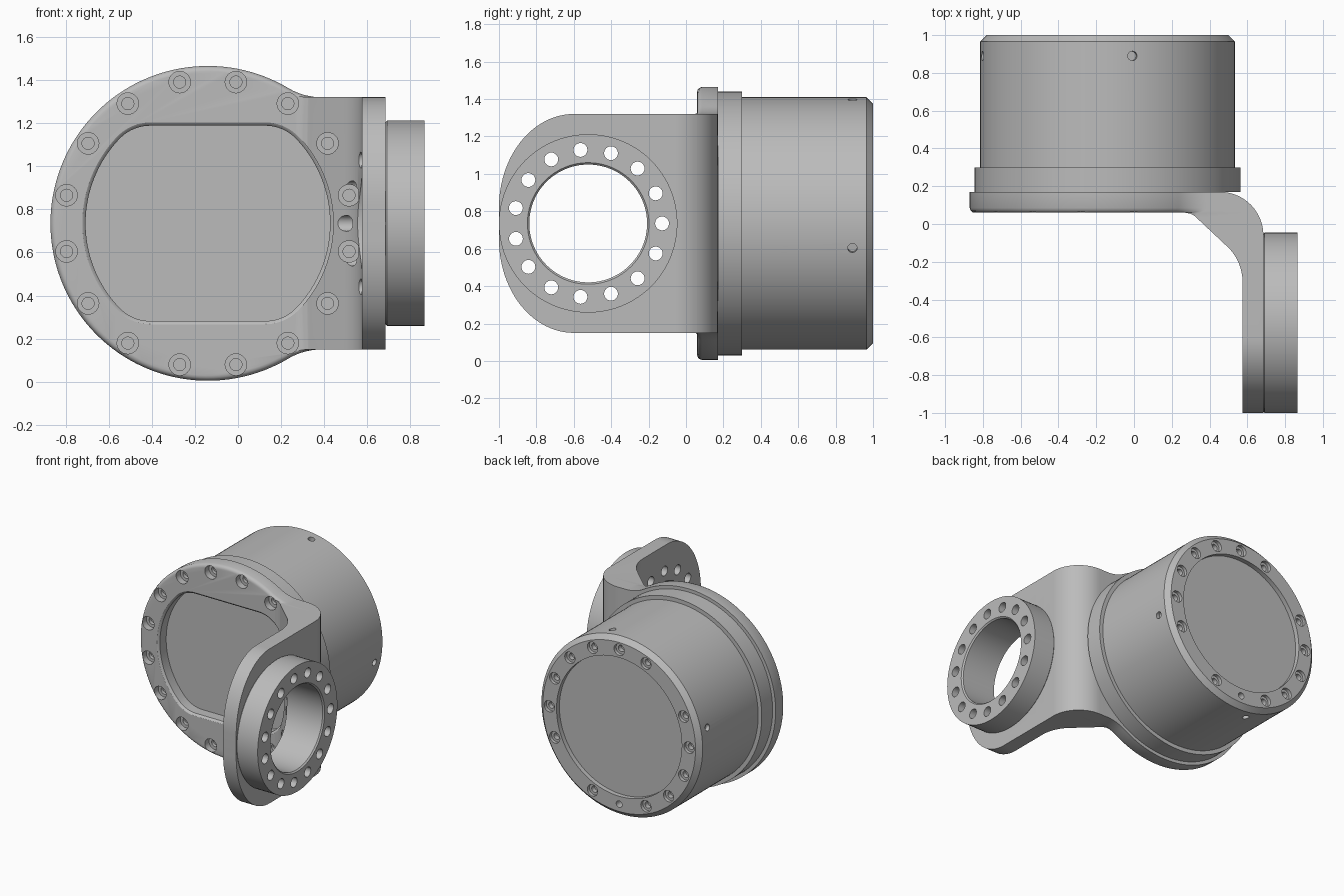
import bpy, bmesh
from math import sin, cos, atan2, sqrt, radians, pi
from mathutils import Matrix, Vector

if "Cube" in bpy.data.objects:
    bpy.data.objects.remove(bpy.data.objects["Cube"], do_unlink=True)

CX, CZ = -0.14, 0.735      # housing axis
RING_Y = -0.523            # output ring axis

metal = bpy.data.materials.new("grey metal")
metal.use_nodes = True
metal.diffuse_color = (0.5, 0.5, 0.5, 1)
metal.node_tree.nodes["Principled BSDF"].inputs["Base Color"].default_value = (0.5, 0.5, 0.5, 1)


def arc(cu, cv, ru, rv, a0, a1, n):
    """Points of an elliptical arc, angles in degrees."""
    steps = [radians(a0 + (a1 - a0) * i / n) for i in range(n + 1)]
    return [(cu + ru * cos(a), cv + rv * sin(a)) for a in steps]


def circle(u, v, r, n):
    return arc(u, v, r, r, 0, 360, n)[:-1]


def place(axis, u, v, w):
    return {"x": (w, u, v), "y": (u, w, v), "z": (u, v, w)}[axis]


def loft(bm, axis, levels):
    """Closed skin through (height, outline) levels along an axis."""
    rings = [[bm.verts.new(place(axis, u, v, w)) for u, v in pts] for w, pts in levels]
    n = len(rings[0])
    for a, b in zip(rings, rings[1:]):
        for i in range(n):
            j = (i + 1) % n
            bm.faces.new((a[i], a[j], b[j], b[i]))
    bm.faces.new(rings[0])
    bm.faces.new(rings[-1])
    return [v for ring in rings for v in ring]


def lathe(bm, axis, u, v, steps, n=32):
    """Round stepped solid from (height, radius) steps."""
    return loft(bm, axis, [(w, circle(u, v, r, n)) for w, r in steps])


def finish(bm, name):
    bmesh.ops.recalc_face_normals(bm, faces=bm.faces)
    mesh = bpy.data.meshes.new(name)
    bm.to_mesh(mesh)
    bm.free()
    mesh.materials.append(metal)
    obj = bpy.data.objects.new(name, mesh)
    bpy.context.collection.objects.link(obj)
    return obj


def solid(name, axis, levels):
    bm = bmesh.new()
    loft(bm, axis, levels)
    return finish(bm, name)


def boolean(obj, tool, operation="DIFFERENCE", keep=False):
    mod = obj.modifiers.new("cut", "BOOLEAN")
    mod.operation, mod.solver, mod.object = operation, "EXACT", tool
    bpy.context.view_layer.update()
    bpy.ops.object.select_all(action="DESELECT")
    bpy.context.view_layer.objects.active = obj
    obj.select_set(True)
    bpy.ops.object.modifier_apply(modifier=mod.name)
    if not keep:
        bpy.data.objects.remove(tool, do_unlink=True)


def smooth(obj):
    bpy.ops.object.select_all(action="DESELECT")
    bpy.context.view_layer.objects.active = obj
    obj.select_set(True)
    bpy.ops.object.shade_smooth_by_angle(angle=radians(30))


def plate_outline(inset):
    """Disc blending into a straight arm band, seen from the front."""
    r, half, fillet = 0.73 - inset, 0.585, 0.3
    rise = half + fillet
    dx = sqrt((r + fillet) ** 2 - rise ** 2)
    t = atan2(rise, dx) * 180 / pi
    top = arc(CX + dx, CZ + rise, fillet, fillet, 270, 180 + t, 12)
    disc = arc(CX, CZ, r, r, t, 360 - t, 96)[1:-1]
    low = arc(CX + dx, CZ - rise, fillet, fillet, 180 - t, 90, 12)
    return [(0.8, CZ + half)] + top + disc + low + [(0.8, CZ - half)]


def window_outline(grow):
    """Circle flattened at top and bottom with rounded corners."""
    big, corner, half = 0.567, 0.2, 0.453
    cv = half - corner
    cu = sqrt((big - corner) ** 2 - cv ** 2)
    t = atan2(cv, cu) * 180 / pi
    quarter = arc(0, 0, big + grow, big + grow, 0, t, 16)[:-1]
    quarter += arc(cu, cv, corner + grow, corner + grow, t, 90, 10)
    upper = (quarter + [(-u, v) for u, v in reversed(quarter)])[:-1]
    return [(CX + u, CZ + v) for u, v in upper + [(-u, -v) for u, v in upper]]


# Bracket: bent section, trimmed by the front outline and the rounded arm end
section = [(-0.95, 0.17)] + arc(0.455, -0.06, 0.23, 0.23, 90, 0, 20)
section += [(0.685, -1.05), (0.575, -1.05)]
section += arc(0.345, -0.31, 0.23, 0.25, 0, 52, 12)
section += [(0.345, 0.02), (0.325, 0.04), (0.3, 0.054), (0.27, 0.06), (-0.95, 0.06)]
bracket = solid("bracket", "z", [(-0.1, section), (1.6, section)])

front = [(-1.1, 0.025), (0.06, 0.025), (0.0625, 0.015), (0.07, 0.006), (0.085, 0), (0.3, 0)]
boolean(bracket, solid("front_trim", "y", [(y, plate_outline(i)) for y, i in front]), "INTERSECT")

end = [(0.5, 1.7), (-0.6, 1.7)]
end += arc(-0.6, CZ + 0.085, 0.4, 0.5, 90, 180, 24)
end += arc(-0.6, CZ - 0.085, 0.4, 0.5, 180, 270, 24)
end += [(-0.6, -0.3), (0.5, -0.3)]
boolean(bracket, solid("end_trim", "x", [(-1.2, end), (1.2, end)]), "INTERSECT")

# Shallow window with an eased rim
rim = [(-0.3, 0.015), (0.06, 0.015), (0.065, 0.007), (0.075, 0), (0.15, 0)]
boolean(bracket, solid("window_cutter", "y", [(y, window_outline(g)) for y, g in rim]))

# Sixteen counterbored bolt holes in the plate
bm = bmesh.new()
for u, v in arc(CX, CZ, 0.668, 0.668, 11.25, 371.25, 16)[:-1]:
    lathe(bm, "y", u, v, [(-0.22, 0.05), (0.11, 0.05), (0.11, 0.028), (0.135, 0.028)], 24)
boolean(bracket, finish(bm, "plate_bolt_cutter"))

# Output ring, with bore and fifteen holes running on through the arm
bm = bmesh.new()
lathe(bm, "x", RING_Y, CZ, [(0.685, 0.47), (0.692, 0.477), (0.865, 0.477)], 96)
output_ring = finish(bm, "output_ring")
bm = bmesh.new()
lathe(bm, "x", RING_Y, CZ, [(0.45, 0.315), (0.855, 0.315), (0.875, 0.335)], 96)
for u, v in circle(RING_Y, CZ, 0.395, 15):
    lathe(bm, "x", u, v, [(0.45, 0.037), (1.0, 0.037)], 24)
ring_cutter = finish(bm, "ring_cutter")
boolean(output_ring, ring_cutter, keep=True)
boolean(bracket, ring_cutter)

# Housing: collar, barrel, chamfered rear rim and recessed rear cover
bm = bmesh.new()
lathe(bm, "y", CX, CZ, [(0.17, 0.705), (0.3, 0.705), (0.3, 0.675), (0.965, 0.675),
                        (1.0, 0.64), (1.0, 0.525), (0.965, 0.525)], 128)
housing = finish(bm, "housing")

# Rear bolts: two places left empty, one plain hole at the bottom
bm = bmesh.new()
for i, (u, v) in enumerate(circle(CX, CZ, 0.585, 16)):
    if i in (6, 14):
        continue
    if i == 12:
        lathe(bm, "y", u, v, [(0.94, 0.025), (1.1, 0.025)], 24)
    else:
        lathe(bm, "y", u, v, [(0.94, 0.024), (0.975, 0.024), (0.975, 0.043), (1.1, 0.043)], 24)

# Four small radial holes round the barrel
for i in range(4):
    verts = lathe(bm, "z", CX, 0.89, [(CZ + 0.645, 0.025), (CZ + 0.75, 0.025)], 20)
    bmesh.ops.rotate(bm, verts=verts, cent=Vector((CX, 0.89, CZ)),
                     matrix=Matrix.Rotation(radians(11.25 + 90 * i), 3, "Y"))
boolean(housing, finish(bm, "housing_cutter"))

for part in (bracket, output_ring, housing):
    smooth(part)
